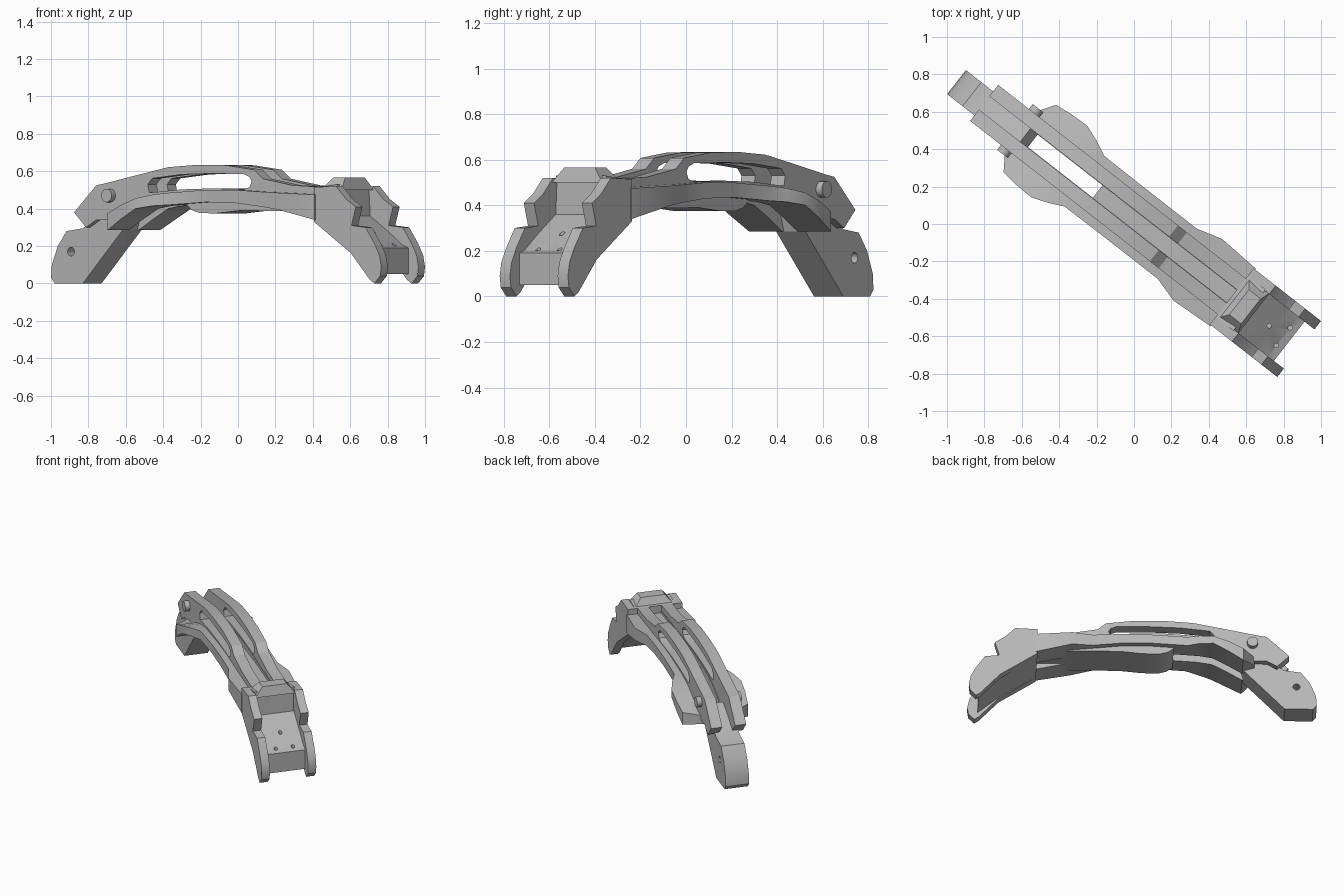
import bpy, bmesh, math
from mathutils import Matrix, Vector

cube = bpy.data.objects.get("Cube")
if cube:
    bpy.data.objects.remove(cube, do_unlink=True)

grey = bpy.data.materials.new("plain grey")
grey.use_nodes = True
grey.diffuse_color = (0.48, 0.48, 0.48, 1)
grey.node_tree.nodes["Principled BSDF"].inputs["Base Color"].default_value = (0.48, 0.48, 0.48, 1)

# The arm is modelled along its own length, then turned in plan
PLACE = Matrix.Rotation(math.radians(-38), 4, 'Z') @ Matrix.Translation((0, 0.017, 0))


def finish(name, bm):
    bmesh.ops.recalc_face_normals(bm, faces=bm.faces)
    bm.transform(PLACE)
    mesh = bpy.data.meshes.new(name)
    bm.to_mesh(mesh)
    bm.free()
    mesh.materials.append(grey)
    ob = bpy.data.objects.new(name, mesh)
    bpy.context.collection.objects.link(ob)
    return ob


def prism(name, profile, a, b):
    """Side profile (length, height) extruded across the width from a to b."""
    bm = bmesh.new()
    face = bm.faces.new([bm.verts.new((u, a, z)) for u, z in profile])
    ext = bmesh.ops.extrude_face_region(bm, geom=[face])["geom"]
    bmesh.ops.translate(bm, vec=(0, b - a, 0), verts=[g for g in ext if isinstance(g, bmesh.types.BMVert)])
    return finish(name, bm)


def loft(name, stations, inner, side):
    """Four-sided sections: (length, outer half width, bottom, top)."""
    bm = bmesh.new()
    rings = [[bm.verts.new((u, side * v, z)) for v, z in
              ((inner, lo), (w, lo), (w, hi), (inner, hi))] for u, w, lo, hi in stations]
    for r, s in zip(rings, rings[1:]):
        for i in range(4):
            j = (i + 1) % 4
            bm.faces.new((r[i], r[j], s[j], s[i]))
    bm.faces.new(rings[0])
    bm.faces.new(rings[-1])
    return finish(name, bm)


def cylinder(name, centre, radius, depth, axis):
    bm = bmesh.new()
    turn = Matrix.Rotation(math.pi / 2, 4, 'X') if axis == 'Y' else Matrix()
    bmesh.ops.create_cone(bm, cap_ends=True, segments=20, radius1=radius, radius2=radius,
                          depth=depth, matrix=Matrix.Translation(centre) @ turn)
    return finish(name, bm)


def cut(ob, cutter):
    cutter.hide_render = True
    mod = ob.modifiers.new("cut", 'BOOLEAN')
    mod.operation = 'DIFFERENCE'
    mod.solver = 'EXACT'
    mod.object = cutter
    bpy.context.view_layer.objects.active = ob
    bpy.ops.object.modifier_apply(modifier=mod.name)
    bpy.data.objects.remove(cutter, do_unlink=True)


# Profiles: length, height
rail_profile = [(-1.03, .38), (-.95, .30), (-.88, .34), (-.76, .34), (-.6, .41), (-.35, .45), (0, .46),
                (.66, .42), (.66, .515), (.45, .525), (.25, .56), (.19, .608), (0, .632), (-.2, .634),
                (-.39, .622), (-.6, .58), (-.82, .535), (-.88, .525)]
window = [(-.52, .485), (-.53, .53), (-.5, .562), (-.3, .583), (-.1, .588), (.12, .585), (.16, .57),
          (.175, .545), (.16, .515), (.12, .503), (-.1, .508), (-.3, .503)]
tongue_profile = [(-1.19, 0), (-1.0, 0), (-.73, .285), (-.70, .38), (-.75, .43), (-.86, .38),
                  (-1.0, .295), (-1.11, .28), (-1.17, .2), (-1.21, .1), (-1.215, .03)]
keel_profile = [(-.26, .46), (-.26, .42), (-.22, .39), (-.17, .376), (-.06, .375), (.1, .39),
                (.66, .385), (.66, .46), (.2, .47)]
wall_profile = [(.65, .33), (.65, .515), (.8, .52), (.87, .45), (.935, .41), (.905, .31), (1.0, .3),
                (1.06, .215), (1.095, .15), (1.107, .09), (1.1, .04), (1.06, 0), (1.03, .02), (.9, .163)]
floor_profile = [(.65, .33), (.65, .515), (.77, .53), (.78, .36), (.905, .276), (1.0, .205),
                 (1.04, .19), (1.04, .05), (.9, .17)]
flange = [(-.80, .11, .31, .37), (-.72, .228, .285, .375), (-.62, .24, .345, .42), (-.52, .243, .40, .455),
          (-.43, .21, .415, .475), (-.35, .172, .42, .485), (-.1, .17, .435, .5), (.1, .17, .43, .5),
          (.28, .17, .41, .49), (.42, .21, .395, .485), (.66, .196, .34, .475)]

# Paired parts
for side, label in ((1, "left"), (-1, "right")):
    rail = prism(label + "_rail", rail_profile, side * .045, side * .122)
    cut(rail, prism("window_cutter", window, side * .02, side * .16))
    loft(label + "_flange", flange, .042, side)
    cylinder(label + "_pivot_pin", (-.785, side * .125, .47), .036, .06, 'Y')
    prism(label + "_clevis_wall", wall_profile, side * .133, side * .19)

# Tongue with its cross hole
tongue = prism("tongue", tongue_profile, -.085, .078)
cut(tongue, cylinder("hole_cutter", (-1.08, 0, .17), .023, .4, 'Y'))

# Centre spine and clevis floor
prism("keel", keel_profile, -.13, .13)
clevis = prism("clevis_floor", floor_profile, -.14, .14)
for u, v, z in ((.905, 0, .276), (1.0, .06, .205), (1.0, -.06, .205)):
    cut(clevis, cylinder("hole_cutter", (u, v, z), .012, .08, 'Z'))

# Tapered crest above the clevis back wall
bm = bmesh.new()
for u0, u1, w, z in ((.66, .80, .14, .50), (.70, .78, .085, .567)):
    for u in (u0, u1):
        for v in (-w, w):
            bm.verts.new((u, v, z))
bmesh.ops.convex_hull(bm, input=bm.verts)
finish("crest", bm)

# Smooth shading on gentle curves only
for ob in bpy.context.view_layer.objects:
    ob.select_set(ob.type == 'MESH' and ob.data.materials[:1] == [grey])
bpy.ops.object.shade_smooth_by_angle(angle=math.radians(25))
